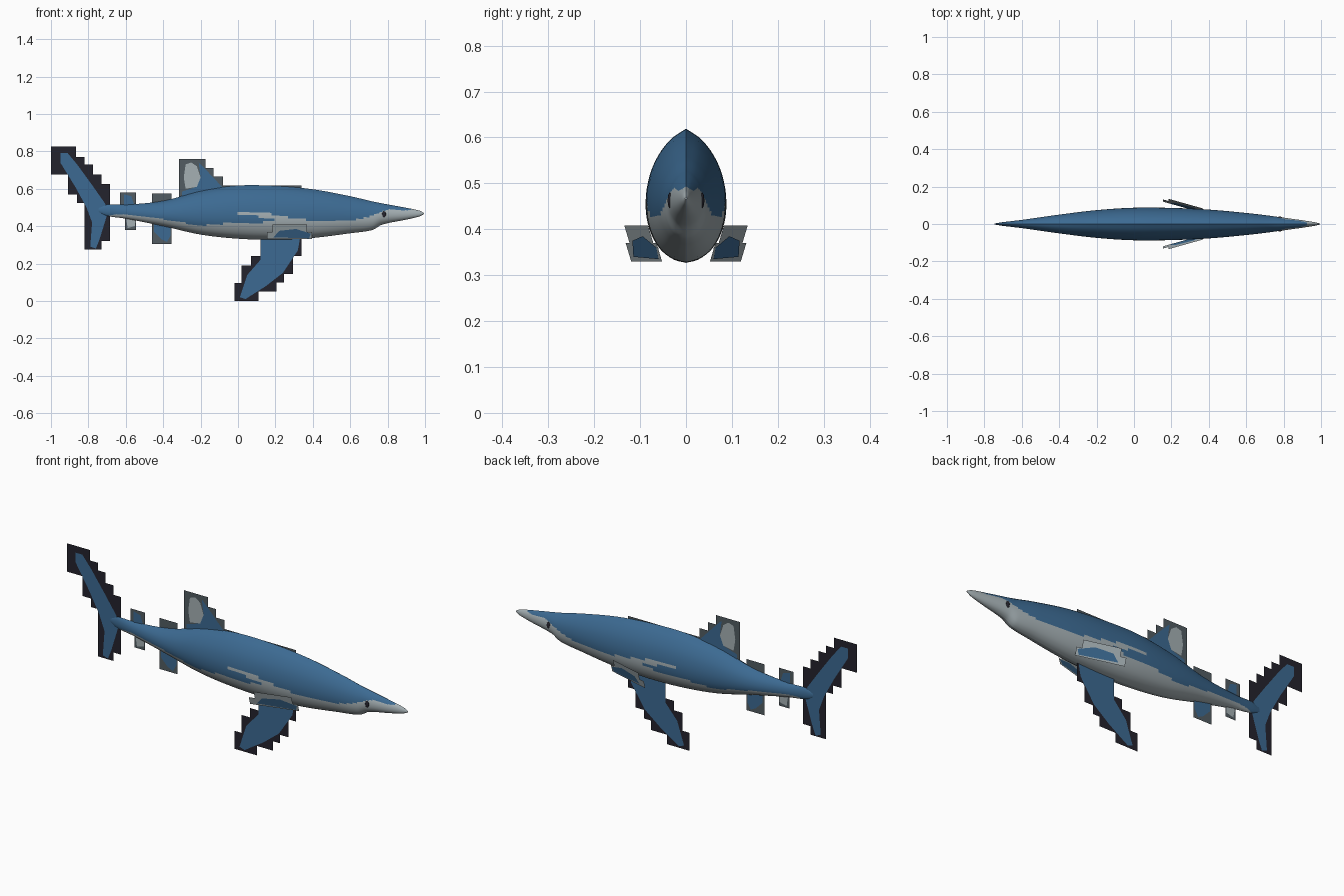
import bpy
import math

cube = bpy.data.objects.get("Cube")
if cube:
    bpy.data.objects.remove(cube)


# Flat materials, given as display colours and converted to linear
def material(name, *rgb):
    linear = [((c / 255 + 0.055) / 1.055) ** 2.4 for c in rgb] + [1]
    mat = bpy.data.materials.new(name)
    mat.use_nodes = True
    mat.diffuse_color = linear
    node = mat.node_tree.nodes["Principled BSDF"]
    node.inputs["Base Color"].default_value = linear
    node.inputs["Roughness"].default_value = 0.8
    return mat


blue = material("ocean blue", 60, 106, 146)
pale = material("pale grey", 165, 176, 180)
slate = material("slate grey", 82, 92, 98)
dark = material("near black", 36, 35, 45)


def add_object(name, verts, faces, *mats):
    mesh = bpy.data.meshes.new(name)
    mesh.from_pydata(verts, [], faces)
    obj = bpy.data.objects.new(name, mesh)
    bpy.context.collection.objects.link(obj)
    for mat in mats:
        mesh.materials.append(mat)
    return obj


# Smooth interpolation through a table whose first column is the parameter
def sample(table, t):
    last = len(table) - 1
    i = 0
    while i < last - 1 and t > table[i + 1][0]:
        i += 1
    a, b = table[i], table[i + 1]
    before, after = table[max(i - 1, 0)], table[min(i + 2, last)]
    span = b[0] - a[0]
    u = min(max((t - a[0]) / span, 0), 1)
    result = []
    for k in range(1, len(a)):
        slope_a = (b[k] - before[k]) / (b[0] - before[0]) * span
        slope_b = (after[k] - a[k]) / (after[0] - a[0]) * span
        result.append(a[k] * (2 * u**3 - 3 * u**2 + 1) + slope_a * (u**3 - 2 * u**2 + u)
                      + b[k] * (3 * u**2 - 2 * u**3) + slope_b * (u**3 - u**2))
    return result


# Body stations: x, belly height, back height, half width
stations = [
    (-0.745, 0.475, 0.5, 0.003), (-0.7, 0.455, 0.515, 0.01), (-0.6, 0.44, 0.515, 0.022),
    (-0.4, 0.4, 0.535, 0.05), (-0.2, 0.355, 0.588, 0.074), (0, 0.333, 0.617, 0.087),
    (0.2, 0.327, 0.615, 0.086), (0.4, 0.337, 0.597, 0.077), (0.6, 0.362, 0.56, 0.059),
    (0.72, 0.38, 0.532, 0.045), (0.77, 0.408, 0.522, 0.038), (0.9, 0.435, 0.498, 0.02),
    (0.97, 0.452, 0.483, 0.009), (0.995, 0.465, 0.47, 0.002),
]
# Cross-section: relative height, relative half width; pointed along the back
section = [(0, 0), (0.02, 0.28), (0.1, 0.64), (0.25, 0.91), (0.42, 1),
           (0.6, 0.94), (0.77, 0.74), (0.92, 0.38), (1, 0)]
# Height of the line between blue back and pale belly
colour_line = [(-0.745, 0.44), (-0.65, 0.462), (-0.5, 0.452), (-0.3, 0.42), (-0.2, 0.405),
               (-0.05, 0.415), (0.18, 0.425), (0.22, 0.45), (0.4, 0.43), (0.6, 0.432),
               (0.7, 0.45), (0.8, 0.488), (0.92, 0.487), (0.95, 0.52), (1, 0.52)]


def is_pale(x, z):
    streak = 0 < x < 0.24 and 0.465 - 0.13 * x < z < 0.482 - 0.1 * x
    return streak or z < sample(colour_line, x)[0]


def build_body():
    rings, half = 220, 30
    verts, faces = [], []
    for i in range(rings + 1):
        x = stations[0][0] + (stations[-1][0] - stations[0][0]) * i / rings
        low, high, width = sample(stations, x)
        for j in range(2 * half):
            h = (1 - math.cos(math.pi * j / half)) / 2
            y = width * max(sample(section, h)[0], 0)
            verts.append((x, y if j <= half else -y, low + (high - low) * h))
    n = 2 * half
    for i in range(rings):
        for j in range(n):
            k = (j + 1) % n
            faces.append((i * n + j, i * n + k, (i + 1) * n + k, (i + 1) * n + j))
    faces.append(tuple(reversed(range(n))))
    faces.append(tuple(range(rings * n, rings * n + n)))
    body = add_object("body", verts, faces, blue, pale)
    for face in body.data.polygons:
        face.material_index = int(is_pale(face.center.x, face.center.z))
    bpy.context.view_layer.objects.active = body
    body.select_set(True)
    bpy.ops.object.shade_smooth_by_angle(angle=math.radians(40))
    body.select_set(False)


build_body()


# Fins are flat cards with stepped outlines: each pair is a corner, joined at right angles
def centre_plane(x, z):
    return 0


def stepped_card(name, pairs, mat, depth=centre_plane):
    corners = []
    for i, (x, z) in enumerate(pairs):
        corners += [(x, z), (pairs[(i + 1) % len(pairs)][0], z)]
    verts = [(x, depth(x, z), z) for x, z in corners]
    return add_object(name, verts, [range(len(verts))], mat)


# Coloured patch lying just off both faces of a card
def patch(name, points, mat, depth=centre_plane):
    n = len(points)
    verts = [(x, depth(x, z) + side, z) for side in (-0.002, 0.002) for x, z in points]
    return add_object(name, verts, [range(n), range(2 * n - 1, n - 1, -1)], mat)


# Tail fin
stepped_card("tail_fin_card", [
    (-1, 0.825), (-0.865, 0.77), (-0.82, 0.73), (-0.775, 0.675), (-0.73, 0.625),
    (-0.685, 0.32), (-0.73, 0.275), (-0.82, 0.525), (-0.86, 0.57), (-0.91, 0.675)], dark)
patch("tail_fin", [
    (-0.95, 0.79), (-0.91, 0.79), (-0.86, 0.73), (-0.78, 0.62), (-0.71, 0.52), (-0.7, 0.46),
    (-0.74, 0.33), (-0.76, 0.28), (-0.79, 0.29), (-0.78, 0.42), (-0.81, 0.5),
    (-0.87, 0.61), (-0.95, 0.74)], blue)

# Dorsal fin
stepped_card("dorsal_fin_card", [
    (-0.315, 0.76), (-0.175, 0.71), (-0.13, 0.665), (-0.08, 0.618), (0.34, 0.55)], slate)
patch("dorsal_fin", [
    (-0.21, 0.74), (-0.17, 0.7), (-0.085, 0.61), (-0.1, 0.58), (-0.3, 0.55), (-0.3, 0.585),
    (-0.22, 0.61), (-0.2, 0.66)], blue)
patch("dorsal_fin_spot", [
    (-0.28, 0.73), (-0.25, 0.74), (-0.22, 0.72), (-0.2, 0.66), (-0.22, 0.61),
    (-0.28, 0.6), (-0.29, 0.66)], pale)

# Second dorsal fin above, pale fin below
stepped_card("rear_fin_card", [(-0.63, 0.58), (-0.545, 0.38), (-0.605, 0.45)], slate)
patch("rear_dorsal_fin", [(-0.61, 0.57), (-0.57, 0.56), (-0.55, 0.5), (-0.61, 0.5)], blue)
patch("rear_anal_fin", [(-0.6, 0.45), (-0.548, 0.45), (-0.55, 0.4), (-0.59, 0.39)], pale)

# Pelvic fin
stepped_card("pelvic_fin_card", [(-0.46, 0.575), (-0.355, 0.305)], slate)
patch("pelvic_fin", [
    (-0.45, 0.42), (-0.36, 0.42), (-0.36, 0.35), (-0.38, 0.315), (-0.41, 0.33),
    (-0.45, 0.37)], blue)

# Pectoral fin hanging on the centre plane
stepped_card("pectoral_fin_card", [
    (0.12, 0.36), (0.34, 0.24), (0.295, 0.145), (0.245, 0.1), (0.205, 0.05),
    (0.11, 0), (-0.02, 0.095), (0.02, 0.19), (0.07, 0.24)], dark)
patch("pectoral_fin", [
    (0.12, 0.355), (0.335, 0.355), (0.32, 0.27), (0.24, 0.15), (0.15, 0.08), (0.04, 0.01),
    (0.01, 0.02), (0.05, 0.14), (0.12, 0.22)], blue)

# Side fins and eyes, mirrored
for name, side in (("left", 1), ("right", -1)):
    def splayed(x, z):
        return side * (0.135 - 0.28 * (x - 0.185) - 0.3 * (0.41 - z))

    stepped_card(name + "_side_fin_card", [
        (0.185, 0.408), (0.37, 0.37), (0.395, 0.33), (0.155, 0.37)], pale, splayed)
    patch(name + "_side_fin", [
        (0.19, 0.34), (0.38, 0.335), (0.39, 0.36), (0.31, 0.385), (0.22, 0.375)], blue, splayed)

    bpy.ops.mesh.primitive_uv_sphere_add(segments=16, ring_count=8, radius=1,
                                         location=(0.78, side * 0.035, 0.463))
    eye = bpy.context.object
    eye.name = name + "_eye"
    eye.scale = (0.011, 0.005, 0.017)
    eye.data.materials.append(dark)
    bpy.ops.object.shade_smooth_by_angle()
